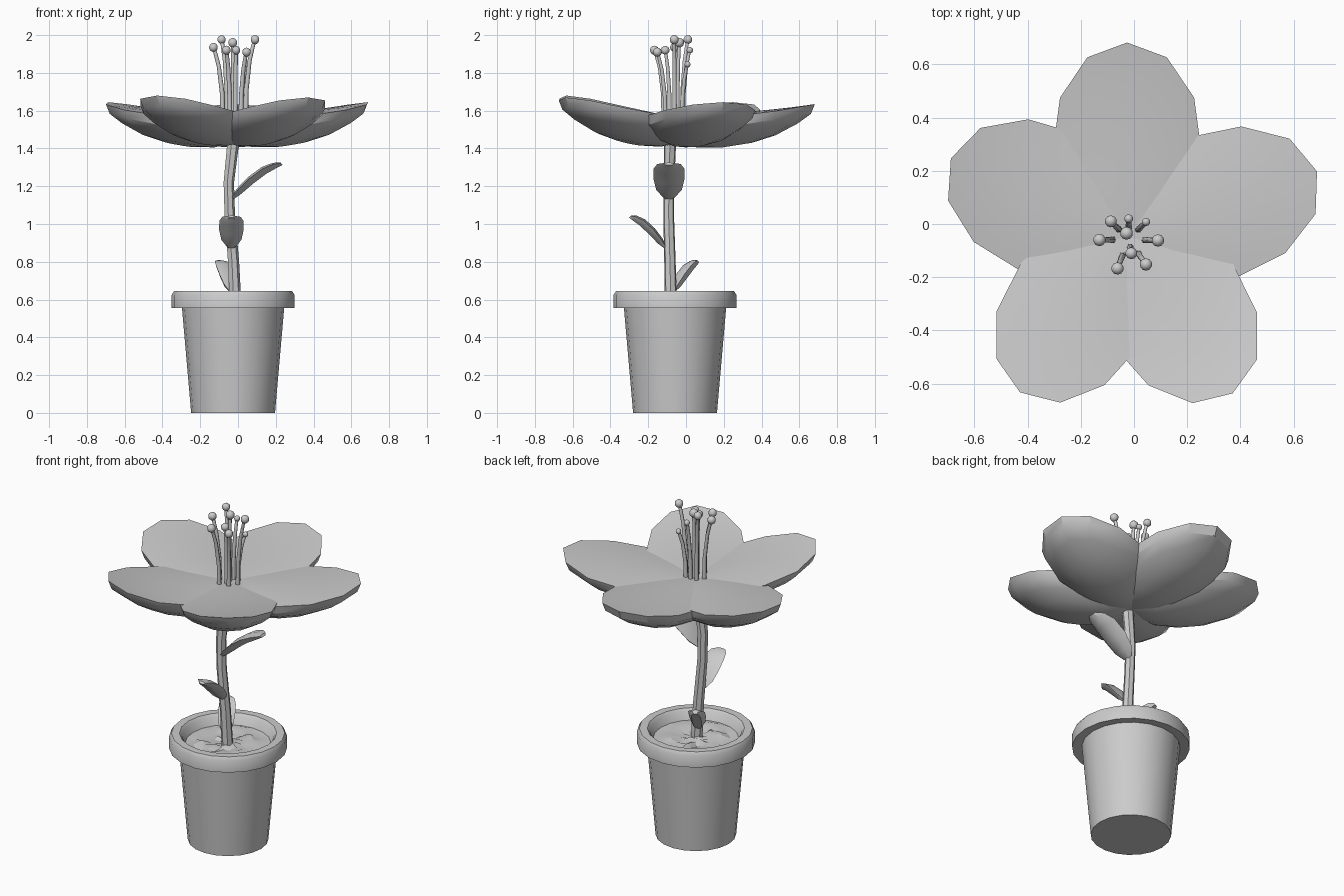
import bpy, bmesh, random
from math import sin, cos, pi, radians
from mathutils import Vector

if "Cube" in bpy.data.objects:
    bpy.data.objects.remove(bpy.data.objects["Cube"])
random.seed(4)

clay = bpy.data.materials.new("plain light grey")
clay.use_nodes = True
clay.diffuse_color = (0.6, 0.6, 0.6, 1)
clay.node_tree.nodes["Principled BSDF"].inputs["Base Color"].default_value = (0.6, 0.6, 0.6, 1)


def finish(name, bm, angle=35):
    """Turn a bmesh into a shaded object."""
    bmesh.ops.recalc_face_normals(bm, faces=bm.faces[:])
    mesh = bpy.data.meshes.new(name)
    bm.to_mesh(mesh)
    bm.free()
    mesh.materials.append(clay)
    ob = bpy.data.objects.new(name, mesh)
    bpy.context.collection.objects.link(ob)
    bpy.ops.object.select_all(action="DESELECT")
    ob.select_set(True)
    bpy.context.view_layer.objects.active = ob
    bpy.ops.object.shade_smooth_by_angle(angle=radians(angle))


def loft(bm, rings):
    """Skin equal-length rings of points and cap both ends."""
    loops = [[bm.verts.new(p) for p in ring] for ring in rings]
    n = len(loops[0])
    for a, b in zip(loops, loops[1:]):
        for i in range(n):
            j = (i + 1) % n
            bm.faces.new((a[i], a[j], b[j], b[i]))
    bm.faces.new(loops[0])
    bm.faces.new(loops[-1])


def circle(x, y, z, r, n):
    return [Vector((x + r * cos(2 * pi * i / n), y + r * sin(2 * pi * i / n), z)) for i in range(n)]


CX, CY = -0.026, -0.058

# Pot with an overhanging rim and hollow mouth
bm = bmesh.new()
profile = [(0.222, 0), (0.271, 0.56), (0.325, 0.555), (0.325, 0.625), (0.312, 0.645),
           (0.268, 0.645), (0.255, 0.632), (0.228, 0.565)]
loft(bm, [circle(CX, CY, z, r, 20) for r, z in profile])
finish("pot", bm)

# Lumpy soil
bm = bmesh.new()
rings = [circle(CX, CY, 0.585, r, 20) for r in (0.236, 0.19, 0.14, 0.09, 0.04)]
for ring in rings[1:]:
    for p in ring:
        p.z += random.uniform(-0.012, 0.018)
loft(bm, [circle(CX, CY, 0.566, 0.228, 20)] + rings)
finish("soil", bm, 25)

# Gently bent stem
bm = bmesh.new()
path = [(-0.015, -0.08, 0.58, 0.033), (-0.025, -0.085, 0.8, 0.031), (-0.045, -0.092, 1.05, 0.029),
        (-0.05, -0.09, 1.22, 0.029), (-0.028, -0.085, 1.42, 0.033), (-0.022, -0.08, 1.5, 0.033)]
loft(bm, [circle(*p, 7) for p in path])
finish("stem", bm, 45)


def leaf(name, base, azimuth, reach, height, width):
    """Curved, rounded leaf with a thick middle."""
    bm = bmesh.new()
    out = Vector((cos(radians(azimuth)), sin(radians(azimuth)), 0))
    side = Vector((-out.y, out.x, 0))
    up = (Vector((0, 0, reach)) - out * height).normalized()
    stations = [(0, 0, 0.4), (0.13, 0.2, 0.82), (0.36, 0.52, 1), (0.64, 0.82, 0.98),
                (0.86, 0.96, 0.75), (1, 1, 0.35)]
    rings = []
    for d, h, w in stations:
        c = Vector(base) + out * reach * d + Vector((0, 0, height * h))
        half, thick = width * w / 2, 0.026 * w
        rings.append([c + side * half + up * thick * 0.3, c + up * thick * 0.7,
                      c - side * half + up * thick * 0.3,
                      c - side * half * 0.55 - up * thick, c + side * half * 0.55 - up * thick])
    loft(bm, rings)
    finish(name, bm, 50)


leaf("upper_leaf", (-0.03, -0.09, 1.14), 0, 0.26, 0.18, 0.165)
leaf("middle_leaf", (-0.035, -0.11, 0.88), -90, 0.185, 0.16, 0.13)
leaf("lower_leaf", (-0.035, -0.07, 0.65), 118, 0.145, 0.155, 0.095)


def petal(name, azimuth, length, tip, half_width=0.28):
    """Solid petal: rounded underside, softly domed top that curls up to the tip."""
    bm = bmesh.new()
    out = Vector((cos(radians(azimuth)), sin(radians(azimuth)), 0))
    side = Vector((-out.y, out.x, 0))
    inner, n = -0.1, 12
    mid, semi = (length + inner) / 2, (length - inner) / 2

    def ring(rho, is_top):
        pts = []
        for i in range(n):
            a = 2 * pi * i / n
            p = out * (mid + semi * rho * cos(a))
            p += side * half_width * rho * sin(a) * (1 + 0.08 * cos(a))
            if is_top:
                z = 1.553 + (tip - 1.553) * (p.length / length) ** 2.6 + 0.028 * (1 - rho ** 2)
            else:
                z = 1.485 + (tip - 1.52) * p.dot(out) / length - 0.12 * (1 - rho ** 2.4)
            pts.append(p + Vector((CX, CY + 0.01, z)))
        return pts

    rings = [ring(r, False) for r in (0.2, 0.5, 0.78, 0.95)]
    rings += [ring(r, True) for r in (1, 0.9, 0.7, 0.45, 0.2)]
    loft(bm, rings)
    finish(name, bm, 32)


petal("back_petal", 90, 0.73, 1.635)
petal("left_petal", 19, 0.755, 1.645)
petal("front_left_petal", -56, 0.71, 1.67, 0.273)
petal("front_right_petal", -124.5, 0.71, 1.68, 0.273)
petal("right_petal", 156, 0.725, 1.645)

# Stamens: thin curved filaments with round heads
heads = [(-0.13, -0.06, 1.935, 0.024), (-0.087, 0.01, 1.976, 0.023), (-0.02, 0.02, 1.92, 0.017),
         (0.045, 0.008, 1.845, 0.016), (0.09, -0.062, 1.976, 0.024), (-0.028, -0.035, 1.96, 0.025),
         (-0.01, -0.11, 1.92, 0.023), (-0.062, -0.167, 1.92, 0.024), (0.045, -0.152, 1.91, 0.024)]
fil, tips = bmesh.new(), bmesh.new()
for x, y, z, r in heads:
    rings = []
    for t in (0, 0.4, 0.75, 0.92, 1):
        s = 0.55 + 0.45 * t ** 3
        rings.append(circle(-0.02 + (x + 0.02) * s, CY + (y - CY) * s, 1.53 + (z - 1.53) * t,
                            0.014 - 0.004 * t, 6))
    loft(fil, rings)
    ball = bmesh.ops.create_uvsphere(tips, u_segments=10, v_segments=7, radius=r)
    bmesh.ops.translate(tips, verts=ball["verts"], vec=(x, y, z))
finish("stamen_filaments", fil, 65)
finish("stamen_heads", tips, 60)
